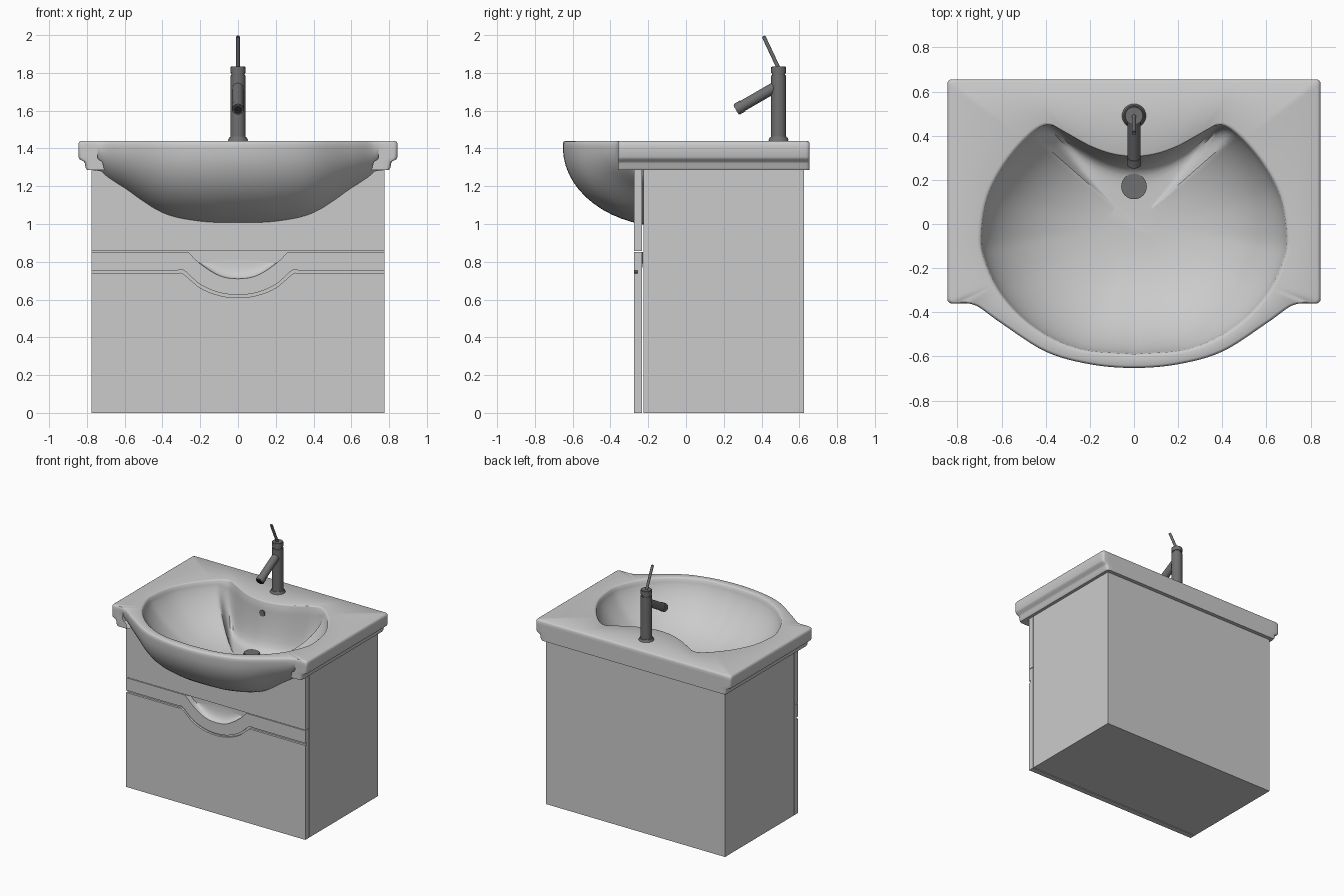
import bpy, bmesh, math
from mathutils import Vector

if "Cube" in bpy.data.objects:
    bpy.data.objects.remove(bpy.data.objects["Cube"])

metal = bpy.data.materials.new("dark_metal")
metal.diffuse_color = (0.16, 0.16, 0.16, 1)
metal.use_nodes = True
metal.node_tree.nodes["Principled BSDF"].inputs["Base Color"].default_value = metal.diffuse_color
black = bpy.data.materials.new("black")
black.diffuse_color = (0.02, 0.02, 0.02, 1)
black.use_nodes = True
black.node_tree.nodes["Principled BSDF"].inputs["Base Color"].default_value = black.diffuse_color


def finish(name, bm, mat=None, angle=35):
    bmesh.ops.remove_doubles(bm, verts=bm.verts, dist=1e-5)
    bmesh.ops.recalc_face_normals(bm, faces=bm.faces)
    me = bpy.data.meshes.new(name)
    bm.to_mesh(me)
    bm.free()
    ob = bpy.data.objects.new(name, me)
    bpy.context.collection.objects.link(ob)
    if mat:
        me.materials.append(mat)
    bpy.ops.object.select_all(action='DESELECT')
    bpy.context.view_layer.objects.active = ob
    ob.select_set(True)
    bpy.ops.object.shade_smooth_by_angle(angle=math.radians(angle))
    return ob


def spline(pts, n=6):
    """Catmull-Rom curve through the points."""
    p = [Vector(q) for q in pts]
    p = [2 * p[0] - p[1]] + p + [2 * p[-1] - p[-2]]
    out = []
    for a, b, c, d in zip(p, p[1:], p[2:], p[3:]):
        for i in range(n):
            t = i / n
            out.append(0.5 * (2 * b + (c - a) * t + (2 * a - 5 * b + 4 * c - d) * t * t
                              + (3 * b - a - 3 * c + d) * t ** 3))
    return out + [p[-2]]


def mirrored(half):
    """Half profile ending on x = 0, continued on the other side."""
    return half + [(-q[0], *q[1:]) for q in half[-2::-1]]


def loft(bm, rings, closed):
    rows = [[bm.verts.new(p) for p in r] for r in rings]
    for a, b in zip(rows, rows[1:]):
        for i in range(len(a) if closed else len(a) - 1):
            j = (i + 1) % len(a)
            bm.faces.new((a[i], a[j], b[j], b[i]))
    return rows


def prism(name, poly, y0, y1):
    """Extrude an x-z outline from y0 to y1."""
    bm = bmesh.new()
    f = bm.faces.new([bm.verts.new((x, y0, z)) for x, z in poly])
    g = bmesh.ops.extrude_face_region(bm, geom=[f])
    for v in g['geom']:
        if isinstance(v, bmesh.types.BMVert):
            v.co.y = y1
    return finish(name, bm, angle=25)


def rod(name, a, b, r1, r2=None, mat=metal, bevel=0.004):
    a, b = Vector(a), Vector(b)
    bm = bmesh.new()
    bmesh.ops.create_cone(bm, cap_ends=True, segments=32, radius1=r1,
                          radius2=r1 if r2 is None else r2, depth=(b - a).length)
    if bevel:
        caps = [e for e in bm.edges if abs(e.verts[0].co.z - e.verts[1].co.z) < 1e-6]
        bmesh.ops.bevel(bm, geom=caps, offset=bevel, segments=2, affect='EDGES')
    rot = (b - a).to_track_quat('Z', 'Y').to_matrix()
    for v in bm.verts:
        v.co = rot @ v.co + (a + b) / 2
    return finish(name, bm, mat)


# Front bulge of the basin: x, y of the rim and z of the belly below it
front = spline(mirrored([(.745, -.36, 1.27), (.7, -.378, 1.215), (.6, -.45, 1.157),
                         (.4, -.578, 1.034), (.2, -.635, .992), (0, -.652, .986)]))
YC, ZR = -.1, 1.405

# Straight sides and back of the deck, running from left notch round to right notch
W, Y0, Y1, R = .845, -.36, .655, .02
corner = [(-.745, Y0), (-.79, Y0)]
for cx, cy, a0 in [(-W + R, Y0 + R, 270), (-W + R, Y1 - R, 180),
                   (W - R, Y1 - R, 90), (W - R, Y0 + R, 0)]:
    if len(corner) > 2:
        last = Vector(corner[-1])
        first = Vector((cx + R * math.cos(math.radians(a0)), cy + R * math.sin(math.radians(a0))))
        n = 40
        corner += [tuple(last.lerp(first, i / n)) for i in range(1, n)]
    corner += [(cx + R * math.cos(math.radians(a0 - 22.5 * i)),
                cy + R * math.sin(math.radians(a0 - 22.5 * i))) for i in range(5)]
corner += [(.79, Y0), (.745, Y0)]
outer = [Vector(p) for p in corner] + [p.xy for p in front[1:-1]]

# Bowl opening with the convex tongue under the tap
half = [(0, -.59), (.25, -.565), (.45, -.47), (.6, -.32), (.68, -.15), (.69, -.03), (.66, .13),
        (.58, .28), (.47, .405), (.385, .45), (.3, .408), (.2, .353), (.1, .317), (0, .305)]
opening = spline(mirrored(half), 8)[:-1]


def ray(poly, d):
    """Point of the outline met by direction d from the origin."""
    for a, b in zip(poly, poly[1:] + poly[:1]):
        ca, cb = d.x * a.y - d.y * a.x, d.x * b.y - d.y * b.x
        if ca * cb <= 0 and ca != cb:
            p = a.lerp(b, ca / (ca - cb))
            if p.dot(d) > 0:
                return p


inner = [ray(opening, p.normalized()) for p in outer]


def at(pts, k, z):
    return [(p.x * k, p.y * k, z) for p in pts]


def bowl(s):
    ring = []
    for p in inner:
        off = abs(math.atan2(p.x, p.y))
        w = min(1, max(0, (.86 - off) / .2))
        w = w * w * (3 - 2 * w)
        e = 2.4 + 8 * w
        ring.append((p.x * s, p.y * s, 1.432 - .362 * (1 - s ** e) ** .68))
    return ring


# Basin: deck and bowl, belly, skirt
bm = bmesh.new()
rings = [at(outer, 1, ZR), at(outer, 1, 1.425), at(outer, .993, 1.436), at(outer, .982, 1.44),
         at(inner, 1.025, 1.44), at(inner, 1.01, 1.438)]
rings += [bowl(s) for s in (1, .992, .98, .96, .93, .89, .84, .78, .7, .6, .48, .34, .18)]
rows = loft(bm, rings, True)
bm.faces.new(rows[-1])
belly = []
for i in range(15):
    t = math.radians(90 * i / 14)
    belly.append([(p.x, YC + (p.y - YC) * math.cos(t), ZR - (ZR - p.z) * math.sin(t))
                  for p in front])
loft(bm, belly, False)
skirt = [[(x * k / W, y, z) for x, y in corner] for k, z in
         [(W, ZR), (W, 1.355), (.838, 1.342), (.818, 1.332), (.81, 1.32), (.808, 1.3), (.798, 1.285)]]
skirt.append([(x * .76 / W, min(max(y, -.26), .62), 1.285) for x, y in corner])
loft(bm, skirt, False)
finish("basin", bm, angle=40)

# Cabinet shell, open at top and front
CW, CB, CT = .775, .625, 1.285
bm = bmesh.new()
bmesh.ops.create_cube(bm, size=1)
for v in bm.verts:
    v.co = (v.co.x * 2 * CW, (CB - .225) / 2 + v.co.y * (CB + .225), (v.co.z + .5) * CT)
bm.normal_update()
bmesh.ops.delete(bm, geom=[f for f in bm.faces if f.normal.z > .9 or f.normal.y < -.9],
                 context='FACES')
finish("cabinet_body", bm)


# Front boards, with the top edge cut to fit the belly
def belly_cut(y):
    out = []
    for p in front:
        c = (YC - y) / (YC - p.y)
        out.append((p.x, ZR - (ZR - p.z) * math.sqrt(max(0, 1 - c * c)) + .006))
    return [(CW, CT)] + [q for q in out if q[1] < CT] + [(-CW, CT)]


prism("cabinet_front_board", [(-CW, 0), (CW, 0)] + belly_cut(-.225), -.225, -.215)
prism("upper_panel", [(-CW, .858), (CW, .858)] + belly_cut(-.275), -.275, -.232)


def edge(half):
    return [(p.x, p.y) for p in spline(mirrored(half))]


notch = edge([(.265, .853), (.2, .79), (.1, .727), (0, .71)])
rail_low = edge([(.32, .755), (.285, .753), (.2, .68), (.1, .637), (0, .625)])
drawer_top = edge([(.325, .738), (.29, .736), (.2, .662), (.1, .622), (0, .61)])
top_right, top_left = (CW, .853), (-CW, .853)
prism("drawer_backing", [(-CW, 0), (CW, 0), top_right] + notch + [top_left], -.258, -.232)
prism("handle_rail", [top_right] + notch + [top_left, (-CW, .755)] + rail_low[::-1] + [(CW, .755)],
      -.275, -.258)
prism("drawer_panel", [(-CW, 0), (CW, 0), (CW, .738)] + drawer_top + [(-CW, .738)], -.275, -.258)

# Scooped finger grip inside the notch
bm = bmesh.new()
grip = []
for i in range(7):
    t = i / 6
    grip.append([(x, -.274 + .046 * math.sin(t * math.pi / 2),
                  z + t * t * max(0, .812 - .5 * x * x - z)) for x, z in notch])
loft(bm, grip, False)
finish("finger_grip", bm)

# Tap
ty = .49
rod("tap_base", (0, ty, 1.438), (0, ty, 1.462), .056, .045)
rod("tap_body", (0, ty, 1.45), (0, ty, 1.79), .04)
rod("tap_neck", (0, ty, 1.78), (0, ty, 1.80), .034, bevel=0)
rod("tap_cap", (0, ty, 1.795), (0, ty, 1.835), .04)
rod("tap_lever", (0, ty, 1.825), (0, .41, 1.995), .01)
tip, root = Vector((0, .265, 1.605)), Vector((0, ty, 1.735))
d = (root - tip).normalized()
rod("tap_spout", tip + d * .04, root, .029)
rod("tap_nozzle", tip, tip + d * .045, .032)
rod("tap_outlet", tip - d * .001, tip + d * .01, .023, mat=black, bevel=0)

# Drain and overflow
rod("drain", (0, .17, 1.06), (0, .17, 1.088), .058)
rod("overflow", (0, .294, 1.345), (0, .315, 1.345), .024, bevel=.002)
